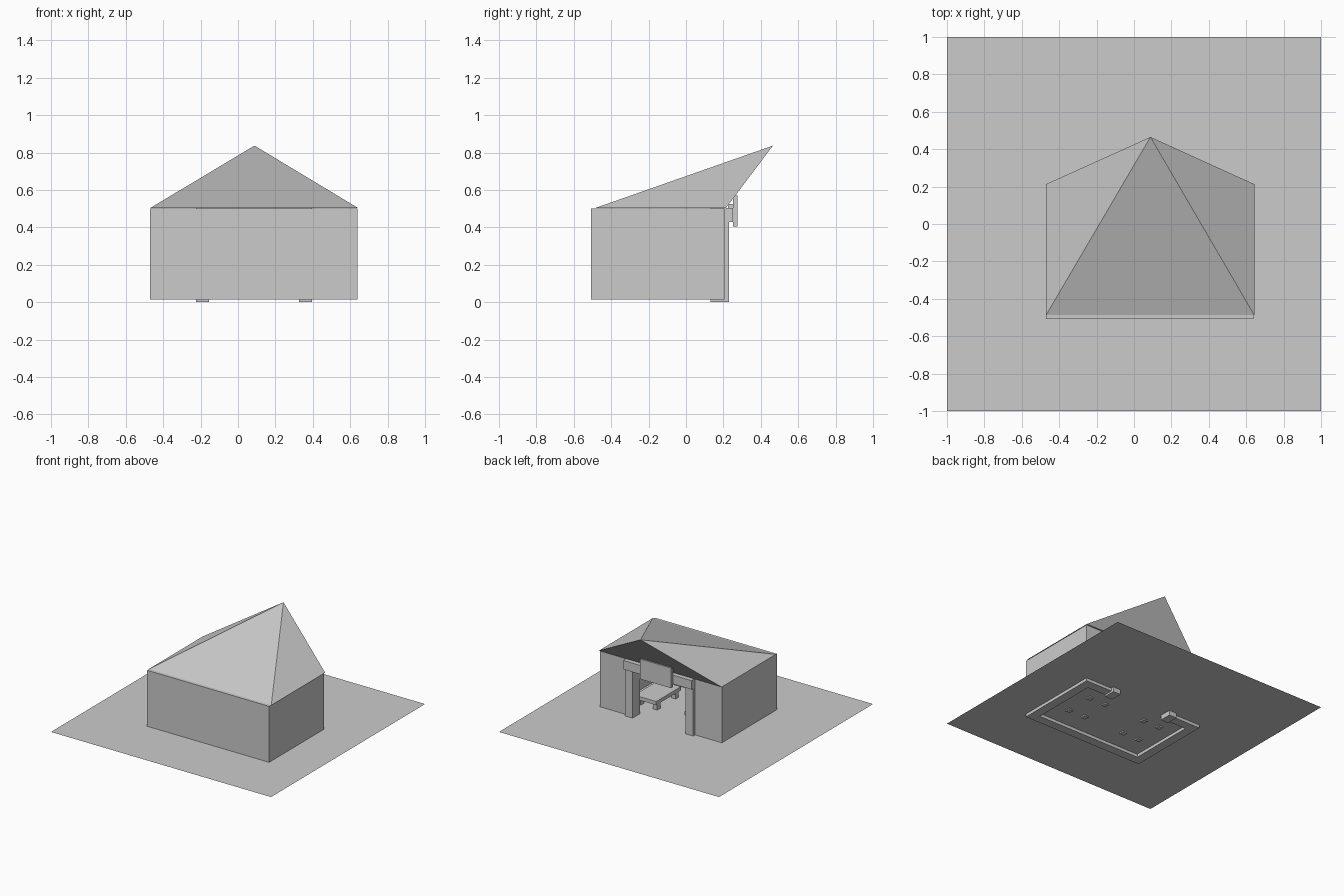
import bpy, bmesh

if "Cube" in bpy.data.objects:
    bpy.data.objects.remove(bpy.data.objects["Cube"])

grey = bpy.data.materials.new("plain_grey")
grey.diffuse_color = (0.6, 0.6, 0.6, 1)
grey.use_nodes = True
grey.node_tree.nodes["Principled BSDF"].inputs["Base Color"].default_value = grey.diffuse_color
CX = 0.085  # centre line of the hut


def make(name, bm):
    bmesh.ops.recalc_face_normals(bm, faces=bm.faces)
    me = bpy.data.meshes.new(name)
    bm.to_mesh(me)
    bm.free()
    me.materials.append(grey)
    ob = bpy.data.objects.new(name, me)
    bpy.context.collection.objects.link(ob)
    return ob


def box(name, x, y, z):
    bm = bmesh.new()
    bmesh.ops.create_cube(bm, size=1)
    for v in bm.verts:
        for i, (a, b) in enumerate((x, y, z)):
            v.co[i] = (a + b) / 2 + v.co[i] * (b - a)
    return make(name, bm)


# flat ground sheet
bm = bmesh.new()
bmesh.ops.create_grid(bm, x_segments=1, y_segments=1, size=1)
for v in bm.verts:
    v.co.z = 0.04
make("ground_sheet", bm)

# walls: one extruded outline with a doorway gap at the back
L, R, F, B, T = -0.47, 0.638, -0.507, 0.205, 0.075
outline = [(L, F), (R, F), (R, B), (0.39, B), (0.39, B - T), (R - T, B - T),
           (R - T, F + T), (L + T, F + T), (L + T, B - T), (-0.22, B - T),
           (-0.22, B), (L, B)]
bm = bmesh.new()
face = bm.faces.new([bm.verts.new((x, y, 0.015)) for x, y in outline])
ext = bmesh.ops.extrude_face_region(bm, geom=[face])
for v in ext["geom"]:
    if isinstance(v, bmesh.types.BMVert):
        v.co.z = 0.5
make("walls", bm)

# roof: pyramid whose peak leans out over the doorway
bm = bmesh.new()
base = [bm.verts.new(p) for p in ((-0.47, -0.487, 0.503), (0.643, -0.487, 0.503),
                                  (0.643, 0.213, 0.503), (-0.47, 0.213, 0.503))]
peak = bm.verts.new((CX + 0.003, 0.465, 0.837))
bm.faces.new(base)
for i in range(4):
    bm.faces.new((base[i], base[(i + 1) % 4], peak))
make("roof", bm)

# doorway posts, lintel and hanging board
for side, sx in (("left", -1), ("right", 1)):
    c = CX + sx * 0.275
    box(side + "_post", (c - 0.035, c + 0.035), (0.13, 0.23), (0, 0.5))
    h = CX + sx * 0.1
    box(side + "_hanger", (h - 0.01, h + 0.01), (0.225, 0.252), (0.49, 0.525))
box("lintel", (CX - 0.31, CX + 0.31), (0.13, 0.25), (0.43, 0.503))
box("sign_board", (CX - 0.14, CX + 0.14), (0.25, 0.275), (0.405, 0.57))
box("latch", (-0.156, -0.135), (0.18, 0.21), (0.18, 0.21))

# two benches on short legs
for side, sx in (("left", -1), ("right", 1)):
    c = CX + sx * 0.265
    box(side + "_bench_top", (c - 0.1, c + 0.1), (-0.29, 0.03), (0.09, 0.12))
    for ix in (-0.075, 0.075):
        for y in (-0.25, -0.01):
            box(side + "_bench_leg", (c + ix - 0.02, c + ix + 0.02),
                (y - 0.02, y + 0.02), (0.03, 0.09))
